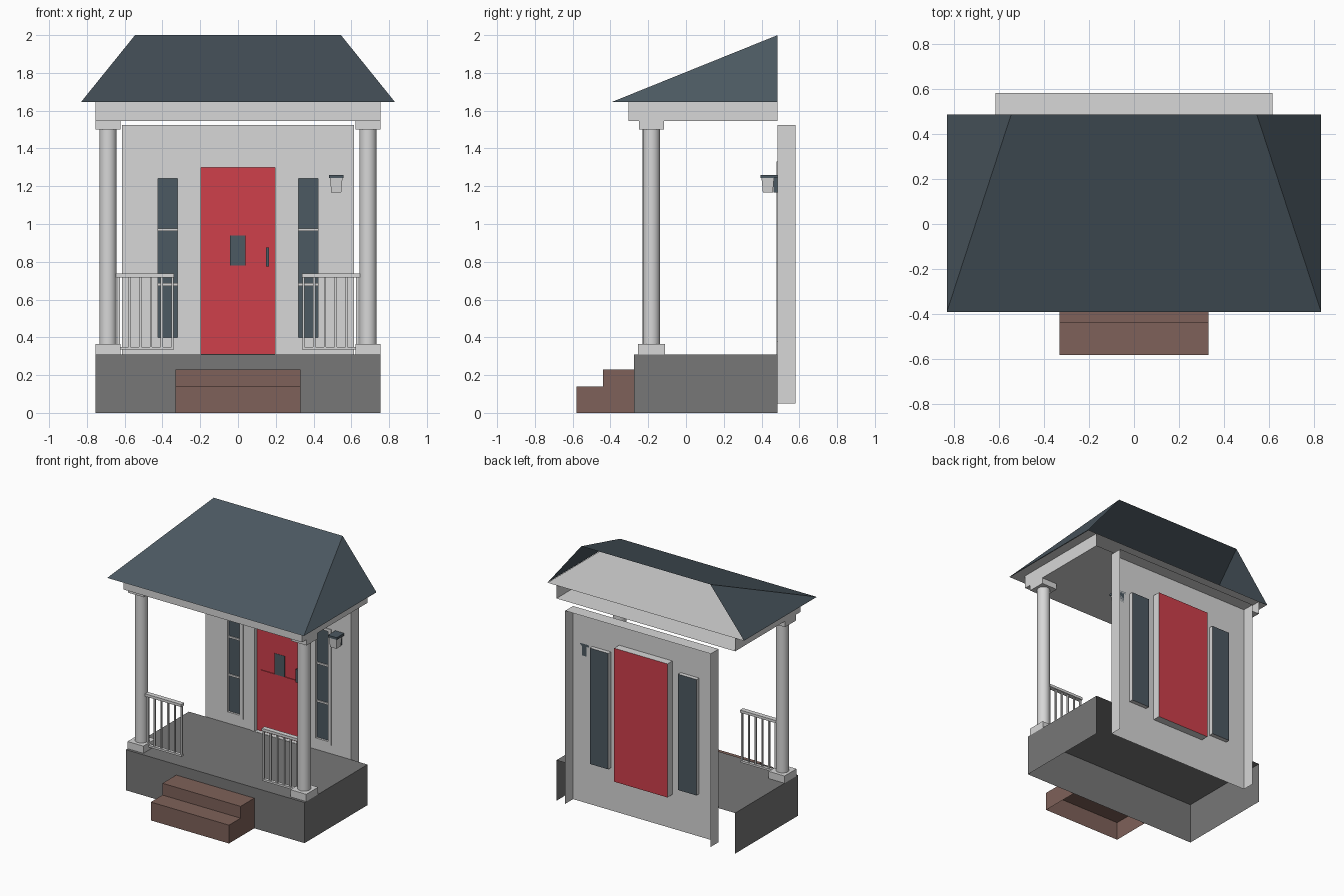
import bpy, bmesh, math

old = bpy.data.objects.get("Cube")
if old:
    bpy.data.objects.remove(old)


def material(name, rgb):
    m = bpy.data.materials.new(name)
    m.use_nodes = True
    m.diffuse_color = (*rgb, 1)
    m.node_tree.nodes["Principled BSDF"].inputs["Base Color"].default_value = (*rgb, 1)
    return m


LIGHT = material("light_trim", (0.68, 0.68, 0.68))
GRAY = material("porch_gray", (0.185, 0.185, 0.185))
RED = material("door_red", (0.62, 0.05, 0.07))
BROWN = material("brick_brown", (0.21, 0.12, 0.1))
SLATE = material("slate", (0.073, 0.1, 0.122))


def finish(name, bm, *mats):
    mesh = bpy.data.meshes.new(name)
    bm.to_mesh(mesh)
    bm.free()
    for m in mats:
        mesh.materials.append(m)
    ob = bpy.data.objects.new(name, mesh)
    bpy.context.collection.objects.link(ob)
    return ob


def box(name, xr, yr, zr, mat, skip=(), taper=1):
    """Box from ranges; skip lists sides left open, taper narrows the bottom."""
    bm = bmesh.new()
    bmesh.ops.create_cube(bm, size=1)
    bm.normal_update()
    sides = {"back": (0, 1, 0), "top": (0, 0, 1), "bottom": (0, 0, -1)}
    gone = [f for f in bm.faces for s in skip
            if sum(a * b for a, b in zip(f.normal, sides[s])) > 0.9]
    bmesh.ops.delete(bm, geom=gone, context="FACES")
    for v in bm.verts:
        t = taper if v.co.z < 0 else 1
        v.co.x *= t
        v.co.y *= t
        for i, (lo, hi) in enumerate((xr, yr, zr)):
            v.co[i] = (lo + hi) / 2 + v.co[i] * (hi - lo)
    return finish(name, bm, mat)


def around(c, half):
    return c - half, c + half


BACK = 0.485

# Porch floor, open behind and below
box("porch_base", (-.755, .755), (-.275, BACK), (0, .31), GRAY, ("back", "bottom"))

# Steps: extruded stair profile with side walls
profile = [(-.58, 0), (-.58, .14), (-.44, .14), (-.44, .23), (-.275, .23)]
bm = bmesh.new()
rows = [[bm.verts.new((x, y, z)) for y, z in profile] for x in (-.33, .33)]
for k in range(len(profile) - 1):
    bm.faces.new((rows[0][k], rows[1][k], rows[1][k + 1], rows[0][k + 1]))
for row, x in zip(rows, (-.33, .33)):
    bm.faces.new(row + [bm.verts.new((x, -.275, 0))])
bmesh.ops.recalc_face_normals(bm, faces=bm.faces[:])
finish("front_steps", bm, BROWN)

# Hip roof, open at the back
bm = bmesh.new()
fl, fr, br, bl, rl, rr = [bm.verts.new(p) for p in (
    (-.83, -.39, 1.647), (.83, -.39, 1.647), (.83, BACK, 1.647),
    (-.83, BACK, 1.647), (-.545, BACK, 2), (.545, BACK, 2))]
for f in ((fl, fr, rr, rl), (fr, br, rr), (bl, fl, rl)):
    bm.faces.new(f)
finish("hip_roof", bm, SLATE)

# Soffit sheet and beam below it
bm = bmesh.new()
bm.faces.new([bm.verts.new((x, y, 1.645)) for x, y in
              ((-.83, -.39), (-.83, BACK), (.83, BACK), (.83, -.39))])
finish("soffit", bm, LIGHT)
box("roof_beam", (-.755, .755), (-.305, BACK), (1.545, 1.645), LIGHT, ("back", "top"))

# Wall shell: front sheet with openings, plus top and sides
bm = bmesh.new()
xs = (-.615, -.45, -.295, -.225, .225, .295, .45, .615)
zs = (.05, .31, .375, 1.26, 1.33, 1.525)
grid = [[bm.verts.new((x, BACK, z)) for z in zs] for x in xs]
for i in range(len(xs) - 1):
    for j in range(len(zs) - 1):
        if (i == 3 and 1 <= j <= 3) or (i in (1, 5) and j == 2):
            continue
        bm.faces.new((grid[i][j], grid[i + 1][j], grid[i + 1][j + 1], grid[i][j + 1]))
rim = grid[0] + [col[-1] for col in grid[1:-1]] + grid[-1][::-1]
rear = [bm.verts.new((v.co.x, .58, v.co.z)) for v in rim]
for k in range(len(rim) - 1):
    bm.faces.new((rim[k], rim[k + 1], rear[k + 1], rear[k]))
finish("house_wall", bm, LIGHT)


def framed_unit(name, xr, zr, margins, recess, rear_y, fill):
    """Framed box set in the wall, recessed at the front, filled on both sides."""
    side, low, high = margins
    outer = (xr[0], xr[1], zr[0], zr[1])
    inner = (xr[0] + side, xr[1] - side, zr[0] + low, zr[1] - high)
    bm = bmesh.new()
    loops = []
    for (x0, x1, z0, z1), y in ((outer, rear_y), (outer, .479), (inner, .479), (inner, recess)):
        loops.append([bm.verts.new((x, y, z)) for x, z in
                      ((x0, z0), (x1, z0), (x1, z1), (x0, z1))])
    for a, b in zip(loops, loops[1:]):
        for k in range(4):
            n = (k + 1) % 4
            bm.faces.new((a[k], a[n], b[n], b[k]))
    for cap in (loops[0], loops[-1]):
        bm.faces.new(cap).material_index = 1
    bmesh.ops.recalc_face_normals(bm, faces=bm.faces[:])
    finish(name, bm, LIGHT, fill)


# Door with raised panels, small pane and handle
DOOR = .51
framed_unit("front_door", (-.225, .225), (.31, 1.33), (.03, .002, .03), DOOR, .545, RED)
for name, zr in (("upper", (.94, 1.23)), ("lower", (.5, .78))):
    box(name + "_door_panel", (-.16, .155), (DOOR - .006, DOOR), zr, RED, ("back",))
box("door_pane", (-.042, .04), (DOOR - .008, DOOR), (.78, .94), SLATE, ("back",))
box("door_handle", (.147, .165), (DOOR - .025, DOOR), (.775, .875), SLATE)

# Left and right parts
for s, tag in ((1, "left"), (-1, "right")):
    def span(a, b):
        return tuple(sorted((s * a, s * b)))

    # Side window with two glazing bars
    framed_unit(tag + "_window", span(.295, .45), (.375, 1.26),
                (.026, .025, .02), .495, .517, SLATE)
    for k, z in enumerate((.68, .97)):
        box(f"{tag}_glazing_bar_{k}", span(.32, .425), (.487, .495), around(z, .007), LIGHT)

    # Column with plinth and capital
    cx, cy = s * .688, -.183
    box(tag + "_plinth", around(cx, .067), around(cy, .072), (.31, .365), LIGHT)
    box(tag + "_capital", around(cx, .067), around(cy, .067), (1.5, 1.545), LIGHT)
    bpy.ops.mesh.primitive_cylinder_add(vertices=20, radius=.046, depth=1.135,
                                        location=(cx, cy, .9325))
    col = bpy.context.object
    col.name = tag + "_column"
    col.data.materials.append(LIGHT)
    bpy.ops.object.shade_smooth_by_angle(angle=math.radians(40))

    # Railing
    box(tag + "_top_rail", span(.34, .66), around(cy, .018), (.718, .738), LIGHT)
    box(tag + "_bottom_rail", span(.34, .66), around(cy, .012), (.335, .35), LIGHT)
    for k in range(6):
        x = s * (.347 + k * .057)
        box(f"{tag}_baluster_{k}", around(x, .006), around(cy, .006), (.335, .72), LIGHT)

# Wall lamp beside the door
box("lamp_cap", (.482, .558), (.395, BACK), (1.243, 1.26), SLATE)
box("lamp_shade", (.487, .553), (.4, .466), (1.168, 1.243), LIGHT, taper=.8)
box("lamp_bracket", (.5, .54), (.464, BACK), (1.168, 1.243), SLATE)
